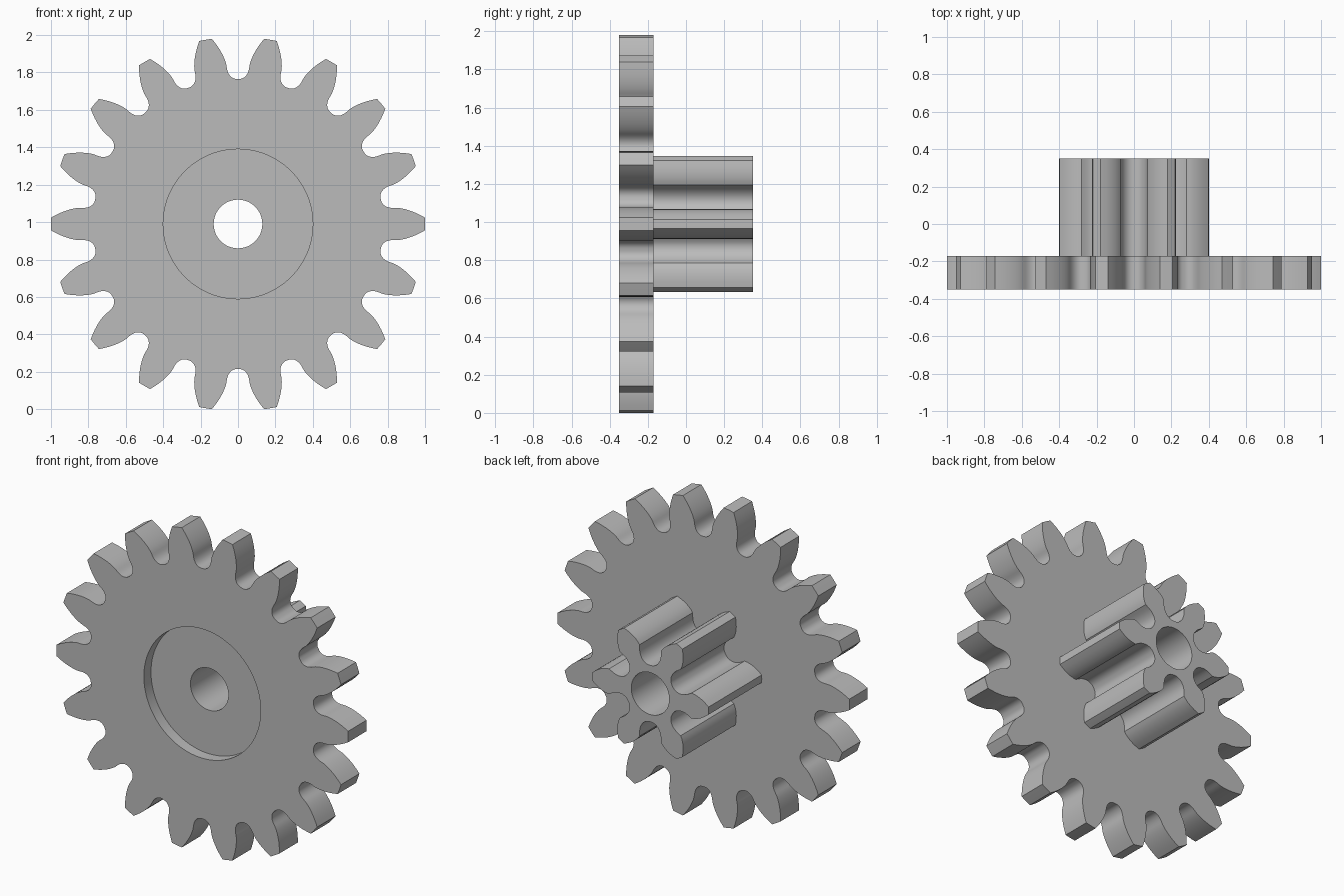
import bpy, bmesh
from math import sin, cos, tan, pi, radians, sqrt

cube = bpy.data.objects.get("Cube")
if cube:
    bpy.data.objects.remove(cube, do_unlink=True)

MODULE = 0.1
PRESSURE = radians(20)
DEDENDUM = 1.25 * MODULE
ROUND = 0.38 * MODULE
CENTER_Z = 0.99
FRONT, RECESS, BACK, END = -0.35, -0.28, -0.17, 0.35

grey = bpy.data.materials.new("grey plastic")
grey.use_nodes = True
grey.diffuse_color = (0.5, 0.5, 0.5, 1)
grey.node_tree.nodes["Principled BSDF"].inputs["Base Color"].default_value = (0.5, 0.5, 0.5, 1)


def rack_half_width(depth):
    """Half width of a round-tipped rack cutter at a depth below the pitch line."""
    centre = DEDENDUM - ROUND
    flank_end = centre + ROUND * sin(PRESSURE)
    if depth <= flank_end:
        return pi * MODULE / 4 - depth * tan(PRESSURE)
    land = pi * MODULE / 4 - flank_end * tan(PRESSURE) - ROUND * cos(PRESSURE)
    return land + sqrt(max(0, ROUND ** 2 - (depth - centre) ** 2))


def gap_half_angle(r, pitch):
    """Widest angle that the rolling cutter clears at radius r."""
    best = 0
    for i in range(-600, 601):
        psi = i / 500
        depth = pitch - r * cos(psi)
        if depth <= DEDENDUM + 1e-9:
            best = max(best, psi + (rack_half_width(depth) - r * sin(psi)) / pitch)
    return best


def gear_outline(teeth, steps=18):
    """Closed involute outline with one tooth pointing along +x."""
    pitch = MODULE * teeth / 2
    root, tip = pitch - DEDENDUM, pitch + MODULE
    flank = []
    for i in range(steps + 1):
        r = root + (tip - root) * (i / steps) ** 2
        flank.append((r, pi / teeth - gap_half_angle(r, pitch)))
    tooth = [(r, -a) for r, a in flank] + [(tip, 0)] + flank[::-1]
    return [(r * cos(a + 2 * pi * k / teeth), r * sin(a + 2 * pi * k / teeth))
            for k in range(teeth) for r, a in tooth]


def circle(radius, sides=96):
    return [(radius * cos(2 * pi * i / sides), radius * sin(2 * pi * i / sides))
            for i in range(sides)]


def ring(bm, outline, y):
    verts = [bm.verts.new((x, y, z + CENTER_Z)) for x, z in outline]
    for a, b in zip(verts, verts[1:] + verts[:1]):
        bm.edges.new((a, b))
    return verts


def wall(bm, a, b):
    for i in range(len(a)):
        j = (i + 1) % len(a)
        bm.faces.new((a[i], a[j], b[j], b[i]))


def cap(bm, *rings):
    """Flat face between an outer ring and an inner ring."""
    edges = [bm.edges.get((a, b)) for r in rings for a, b in zip(r, r[1:] + r[:1])]
    bmesh.ops.triangle_fill(bm, use_beauty=True, edges=edges, normal=(0, 1, 0))


def finish(bm, name):
    bmesh.ops.recalc_face_normals(bm, faces=bm.faces)
    mesh = bpy.data.meshes.new(name)
    bm.to_mesh(mesh)
    bm.free()
    mesh.materials.append(grey)
    obj = bpy.data.objects.new(name, mesh)
    bpy.context.collection.objects.link(obj)
    bpy.ops.object.select_all(action='DESELECT')
    obj.select_set(True)
    bpy.context.view_layer.objects.active = obj
    bpy.ops.object.shade_smooth_by_angle(angle=radians(30))


wheel, pinion = gear_outline(18), gear_outline(6)
bore, recess = circle(0.13), circle(0.4)

# Large toothed wheel with a round recess in its front
bm = bmesh.new()
front_rim, back_rim = ring(bm, wheel, FRONT), ring(bm, wheel, BACK)
recess_rim, recess_floor = ring(bm, recess, FRONT), ring(bm, recess, RECESS)
wall(bm, front_rim, back_rim)
wall(bm, recess_rim, recess_floor)
cap(bm, front_rim, recess_rim)
cap(bm, recess_floor, ring(bm, bore, RECESS))
cap(bm, back_rim, ring(bm, pinion, BACK))
finish(bm, "gear_wheel")

# Small pinion on the back, with the bore through its middle
bm = bmesh.new()
pinion_base, pinion_end = ring(bm, pinion, BACK), ring(bm, pinion, END)
bore_front, bore_end = ring(bm, bore, RECESS), ring(bm, bore, END)
wall(bm, pinion_base, pinion_end)
wall(bm, bore_front, bore_end)
cap(bm, pinion_end, bore_end)
finish(bm, "pinion")
